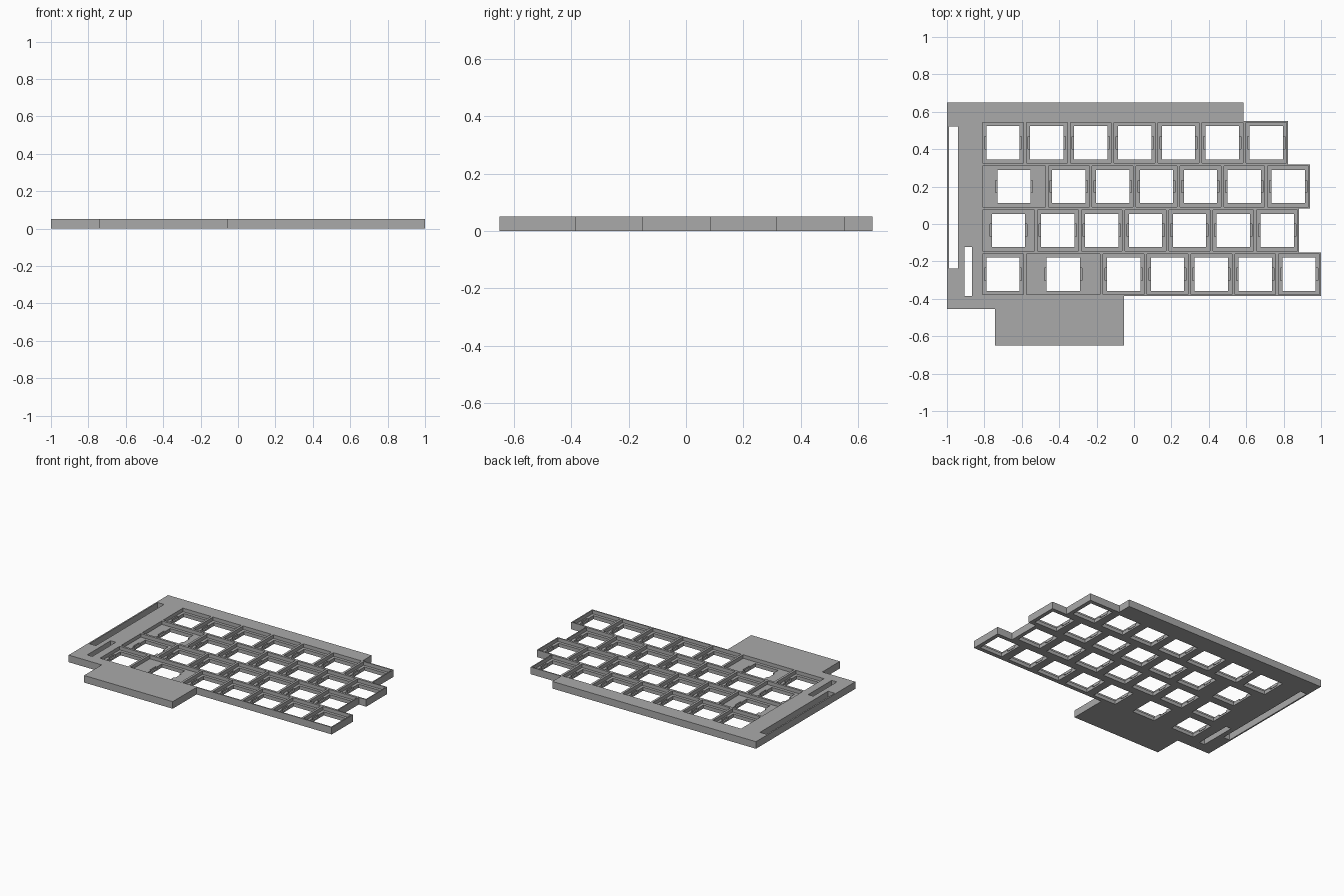
import bpy, bmesh
from mathutils import Matrix, Vector

if "Cube" in bpy.data.objects:
    bpy.data.objects.remove(bpy.data.objects["Cube"])

T = 0.05          # plate thickness
FLOOR = 0.025     # height of the key pocket floors
U = 0.2345        # key pitch
LEFT, TOP = -0.8175, 0.552   # corner of the key grid

grey = bpy.data.materials.new("plate grey")
grey.use_nodes = True
grey.diffuse_color = (0.4, 0.4, 0.4, 1)
grey.node_tree.nodes["Principled BSDF"].inputs["Base Color"].default_value = (0.4, 0.4, 0.4, 1)


def make_object(name, bm):
    mesh = bpy.data.meshes.new(name)
    bm.to_mesh(mesh)
    bm.free()
    mesh.materials.append(grey)
    obj = bpy.data.objects.new(name, mesh)
    bpy.context.collection.objects.link(obj)
    return obj


def add_box(bm, x, y, w, d, z0, z1):
    matrix = Matrix.Translation((x, y, (z0 + z1) / 2)) @ Matrix.Diagonal((w, d, z1 - z0, 1))
    bmesh.ops.create_cube(bm, size=1, matrix=matrix)


# Stepped plate outline, extruded upward
outline = [(-1, 0.65), (-1, -0.455), (-0.743, -0.455), (-0.743, -0.65),
           (-0.053, -0.65), (-0.053, -0.386), (1, -0.386), (1, -0.152),
           (0.882, -0.152), (0.882, 0.083), (0.94, 0.083), (0.94, 0.317),
           (0.824, 0.317), (0.824, 0.552), (0.585, 0.552), (0.585, 0.65)]
bm = bmesh.new()
base = bm.faces.new([bm.verts.new((x, y, 0)) for x, y in outline])
top = bmesh.ops.extrude_face_region(bm, geom=[base])["geom"]
bmesh.ops.translate(bm, vec=Vector((0, 0, T)),
                    verts=[v for v in top if isinstance(v, bmesh.types.BMVert)])
bmesh.ops.recalc_face_normals(bm, faces=bm.faces)
plate = make_object("key_plate", bm)

# Key rows, as key widths in units of the pitch
rows = [[1] * 7, [1.5] + [1] * 6, [1.25] + [1] * 6, [1, 1.75] + [1] * 5]
pockets, notches, holes = bmesh.new(), bmesh.new(), bmesh.new()
for r, row in enumerate(rows):
    y = TOP - (r + 0.5) * U
    x = LEFT
    for width in row:
        cx = x + width * U / 2
        add_box(pockets, cx, y, width * U - 0.016, U - 0.016, FLOOR, T + 0.02)
        add_box(notches, cx, y, 0.2, 0.066, 0.012, FLOOR + 0.01)
        add_box(holes, cx, y, 0.178, 0.178, -0.02, FLOOR + 0.015)
        x += width * U

# Two long slots beside the keys
add_box(holes, -0.965, 0.141, 0.05, 0.758, -0.02, T + 0.02)
add_box(holes, -0.885, -0.254, 0.04, 0.262, -0.02, T + 0.02)

# Cut the pockets, clip notches and openings
for name, bm in (("pocket_cutter", pockets), ("notch_cutter", notches), ("hole_cutter", holes)):
    cutter = make_object(name, bm)
    cutter.hide_render = True
    mod = plate.modifiers.new(name, "BOOLEAN")
    mod.operation = "DIFFERENCE"
    mod.solver = "EXACT"
    mod.object = cutter
    bpy.context.view_layer.objects.active = plate
    bpy.ops.object.modifier_apply(modifier=mod.name)
    bpy.data.objects.remove(cutter)
